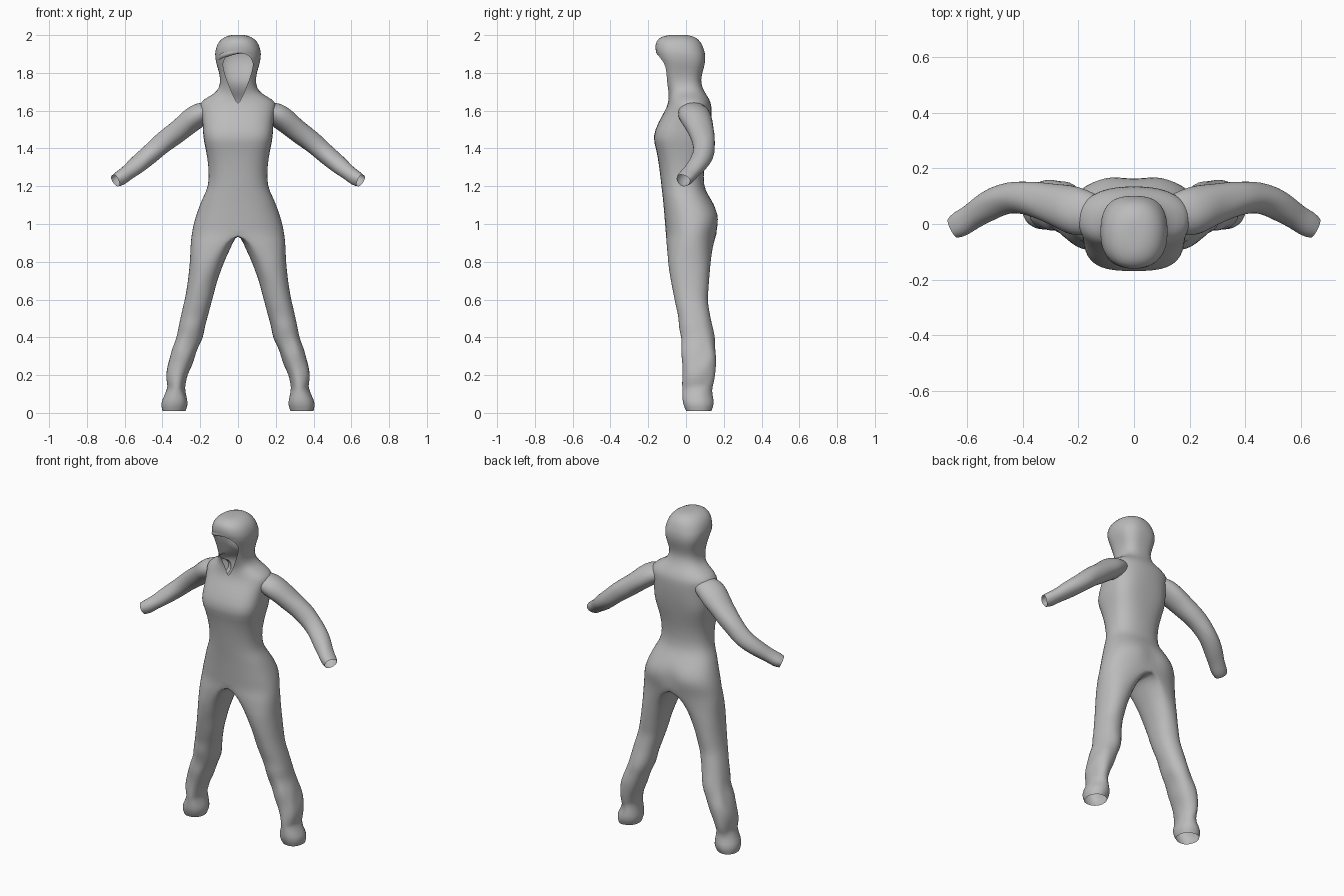
import bpy, bmesh, math
from mathutils import Vector, noise

cube = bpy.data.objects.get("Cube")
if cube:
    bpy.data.objects.remove(cube, do_unlink=True)

SIDE = 13    # points on the outer half of a cross-section
INNER = 7    # points on the inner half of a trouser leg

fabric = bpy.data.materials.new("grey fabric")
fabric.use_nodes = True
fabric.diffuse_color = (0.5, 0.5, 0.5, 1)
shader = fabric.node_tree.nodes["Principled BSDF"]
shader.inputs["Base Color"].default_value = fabric.diffuse_color
shader.inputs["Roughness"].default_value = 0.8


def power(value, n):
    return math.copysign(abs(value) ** (2 / n), value)


def section_point(t, cx, half, front, back, n):
    """Point on a rounded-square outline; t runs from front to back."""
    middle, depth = (front + back) / 2, (back - front) / 2
    return cx + half * power(math.sin(t), n), middle - depth * power(math.cos(t), n)


def sample(table, z):
    """Straight-line reading of a table whose first column is z."""
    for low, high in zip(table, table[1:]):
        if z <= high[0] + 1e-6:
            f = (z - low[0]) / (high[0] - low[0])
            return [a + (b - a) * f for a, b in zip(low, high)]
    return list(table[-1])


def wrinkle(p, amount, scale=14):
    return p + noise.noise_vector(p * scale) * amount


def bridge(bm, lower, upper, closed=False):
    count = len(lower)
    for j in range(count if closed else count - 1):
        k = (j + 1) % count
        bm.faces.new((lower[j], lower[k], upper[k], upper[j]))


def finish(name, bm, mirror=True):
    mesh = bpy.data.meshes.new(name)
    bm.to_mesh(mesh)
    bm.free()
    mesh.materials.append(fabric)
    mesh.polygons.foreach_set("use_smooth", [True] * len(mesh.polygons))
    obj = bpy.data.objects.new(name, mesh)
    bpy.context.scene.collection.objects.link(obj)
    if mirror:
        mod = obj.modifiers.new("mirror", "MIRROR")
        mod.merge_threshold = 0.0005
    mod = obj.modifiers.new("smooth", "SUBSURF")
    mod.levels = mod.render_levels = 1
    return obj


# Trouser leg: height, inner x, middle x, outer x, front y, back y
LEG = [
    (0.01, .275, .34, .40, .0, .135),
    (0.05, .26, .335, .41, -.02, .152),
    (0.09, .275, .33, .385, -.022, .14),
    (0.13, .285, .33, .372, -.015, .14),
    (0.2, .265, .32, .382, -.018, .158),
    (0.3, .23, .295, .362, -.026, .162),
    (0.4, .185, .255, .325, -.027, .158),
    (0.5, .162, .235, .306, -.04, .132),
    (0.6, .135, .21, .282, -.062, .115),
    (0.7, .108, .185, .266, -.082, .125),
    (0.8, .072, .15, .256, -.097, .132),
    (0.9, .028, .075, .252, -.106, .147),
    (0.95, 0, 0, .247, -.108, .165),
]

# Trunk and hood: height, half width, front y, back y, squareness, half gap
BODY = [
    (0.95, .247, -.108, .165, 2.2, 0),
    (1.0, .237, -.112, .178, 2.3, 0),
    (1.05, .222, -.116, .178, 2.3, 0),
    (1.1, .204, -.12, .153, 2.3, 0),
    (1.15, .183, -.125, .12, 2.3, 0),
    (1.2, .156, -.131, .093, 2.3, 0),
    (1.3, .155, -.142, .095, 2.4, 0),
    (1.4, .172, -.158, .115, 2.8, 0),
    (1.46, .187, -.18, .125, 3.2, 0),
    (1.54, .187, -.147, .135, 2.7, 0),
    (1.6, .2, -.112, .137, 2.4, 0),
    (1.63, .207, -.098, .135, 2.3, 0),
    (1.66, .185, -.092, .125, 2.2, .015),
    (1.69, .125, -.092, .105, 2.3, .03),
    (1.72, .101, -.1, .088, 2.5, .042),
    (1.76, .093, -.112, .077, 2.7, .058),
    (1.81, .102, -.122, .09, 2.8, .075),
    (1.85, .116, -.133, .101, 2.7, .082),
    (1.88, .121, -.15, .103, 2.6, .07),
    (1.9, .122, -.156, .101, 2.5, .045),
    (1.91, .122, -.162, .1, 2.4, 0),
    (1.95, .113, -.164, .088, 2.3, 0),
    (1.98, .09, -.152, .066, 2.2, 0),
    (1.998, .055, -.115, .03, 2, 0),
    (2.001, .02, -.07, -.01, 2, 0),
]

# One half of the suit: leg rings first, then the trunk grows from the crotch
bm = bmesh.new()
previous = None
levels = sorted({row[0] for row in LEG} | {0.05 * i for i in range(3, 19)})
levels = [z for i, z in enumerate(levels) if i == 0 or z - levels[i - 1] > 0.01]
for z in levels:
    _, inner, cx, outer, front, back = sample(LEG, z)
    ring = []
    for j in range(SIDE + INNER):
        if j < SIDE:
            t, half = math.pi * j / (SIDE - 1), outer - cx
        else:
            t, half = math.pi * (1 + (j - SIDE + 1) / (INNER + 1)), cx - inner
        x, y = section_point(t, cx, half, front, back, 2.2)
        p = Vector((x, y, z))
        if z < 0.92:
            p = wrinkle(p, 0.013 if 0.06 < z < 0.5 else 0.003)
        ring.append(bm.verts.new(p))
    if previous:
        bridge(bm, previous, ring, closed=True)
    previous = ring

previous = previous[:SIDE]
for z, half, front, back, n, gap in BODY[1:]:
    start = math.asin((gap / half) ** (n / 2))
    ring = []
    for j in range(SIDE):
        t = start + (math.pi - start) * j / (SIDE - 1)
        x, y = section_point(t, 0, half, front, back, n)
        if j == SIDE - 1 or (j == 0 and gap == 0):
            x = 0
        # shallow hollow between the hips at the back
        if z < 1.08 and y > 0 and x < 0.05:
            y -= 0.02 * (1 - x / 0.05)
        ring.append(bm.verts.new((x, y, z)))
    bridge(bm, previous, ring)
    previous = ring
bm.faces.new(previous)
finish("hooded_suit", bm)


def tube(name, path, sides, amount, mirror):
    """Loft of oval rings across a path of (x, y, z, tall, deep)."""
    bm = bmesh.new()
    points = [Vector(p[:3]) for p in path]
    last = None
    for i, (p, row) in enumerate(zip(points, path)):
        along = points[min(i + 1, len(path) - 1)] - points[max(i - 1, 0)]
        side = along.cross(Vector((0, 0, 1))).normalized()
        up = side.cross(along).normalized()
        ring = []
        for j in range(sides):
            a = 2 * math.pi * j / sides
            q = p + up * row[3] * math.cos(a) - side * row[4] * math.sin(a)
            ring.append(bm.verts.new(wrinkle(q, amount)))
        if last:
            bridge(bm, last, ring, closed=True)
        last = ring
    bmesh.ops.recalc_face_normals(bm, faces=bm.faces)
    return finish(name, bm, mirror)


# Sleeves, open at the cuffs
SLEEVE = [
    (.13, .03, 1.605, .045, .07),
    (.2, .04, 1.585, .066, .09),
    (.25, .06, 1.545, .064, .082),
    (.3, .075, 1.505, .06, .073),
    (.35, .088, 1.468, .058, .066),
    (.4, .096, 1.43, .056, .06),
    (.45, .096, 1.385, .053, .057),
    (.5, .082, 1.34, .05, .056),
    (.55, .052, 1.3, .045, .052),
    (.59, .022, 1.27, .04, .048),
    (.625, -.002, 1.246, .043, .05),
    (.648, -.014, 1.232, .036, .04),
]
tube("sleeves", SLEEVE, 16, 0.008, True)

# Soft rolled fold along the upper edge of the face opening
FOLD = [
    (-.1, -.085, 1.87, .008, .01),
    (-.085, -.12, 1.892, .018, .018),
    (-.045, -.142, 1.908, .018, .018),
    (.01, -.148, 1.916, .012, .014),
    (.06, -.135, 1.908, .006, .008),
]
tube("hood_fold", FOLD, 10, 0, False)
